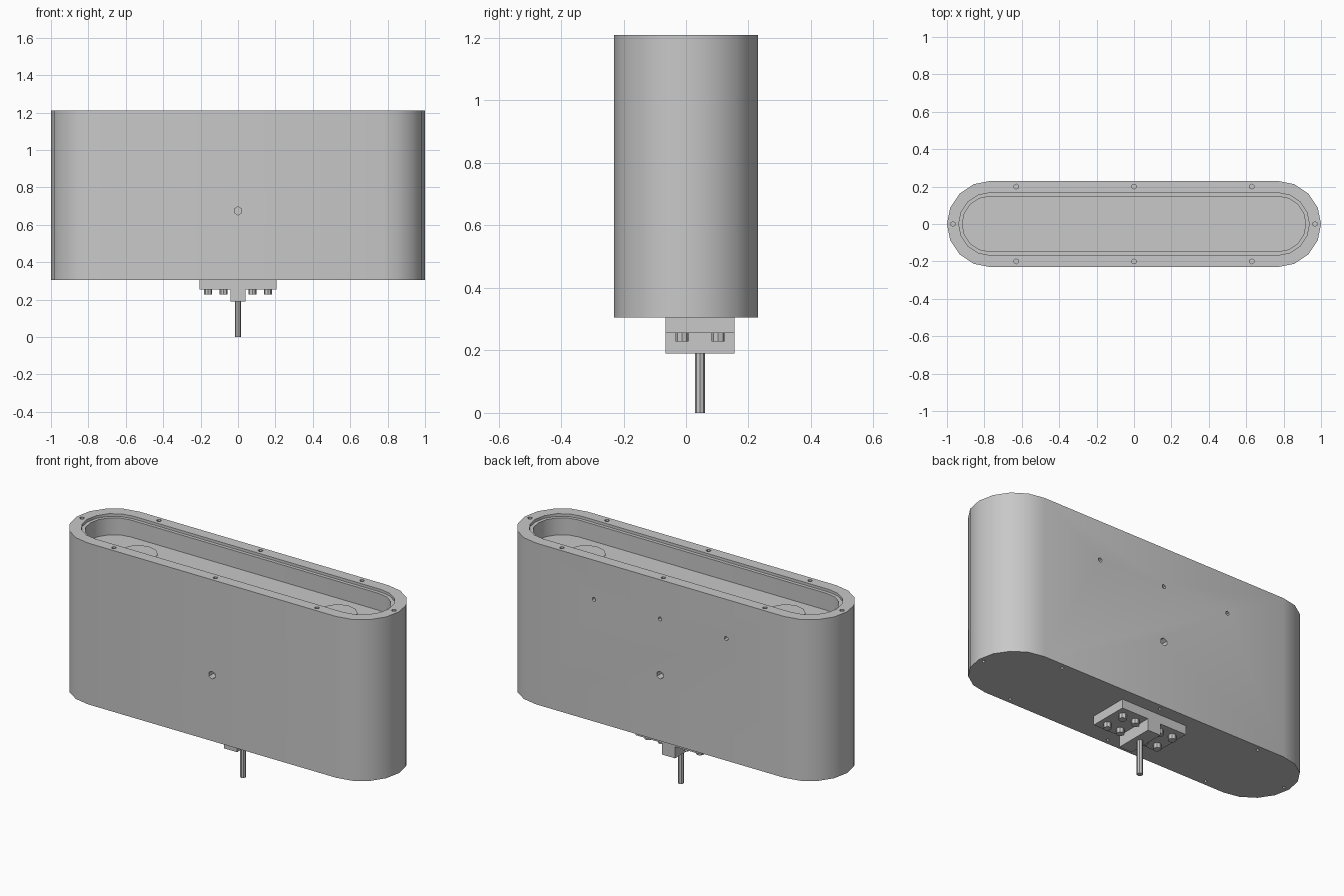
import bpy, bmesh, math
from mathutils import Matrix, Vector

if "Cube" in bpy.data.objects:
    bpy.data.objects.remove(bpy.data.objects["Cube"], do_unlink=True)

grey = bpy.data.materials.new("plain grey")
grey.diffuse_color = (0.58, 0.58, 0.58, 1)
grey.use_nodes = True
grey.node_tree.nodes["Principled BSDF"].inputs["Base Color"].default_value = (0.58, 0.58, 0.58, 1)


def finish(bm, name):
    bmesh.ops.recalc_face_normals(bm, faces=bm.faces)
    mesh = bpy.data.meshes.new(name)
    bm.to_mesh(mesh)
    bm.free()
    mesh.materials.append(grey)
    ob = bpy.data.objects.new(name, mesh)
    bpy.context.collection.objects.link(ob)
    return ob


def smooth(ob):
    bpy.ops.object.select_all(action='DESELECT')
    ob.select_set(True)
    bpy.context.view_layer.objects.active = ob
    bpy.ops.object.shade_smooth_by_angle(angle=math.radians(35))


def add_cylinder(bm, centre, radius, depth, axis=(0, 0, 1), sides=8):
    turn = Vector((0, 0, 1)).rotation_difference(Vector(axis)).to_matrix().to_4x4()
    bmesh.ops.create_cone(bm, cap_ends=True, segments=sides, radius1=radius,
                          radius2=radius, depth=depth,
                          matrix=Matrix.Translation(centre) @ turn)


def box(name, low, high):
    low, high = Vector(low), Vector(high)
    bm = bmesh.new()
    bmesh.ops.create_cube(bm, size=1, matrix=Matrix.Translation((low + high) / 2)
                          @ Matrix.Diagonal((*(high - low), 1)))
    return finish(bm, name)


def capsule(bm, radius, z, sides=8, centre=0.77):
    ring = []
    for end in (1, -1):
        for i in range(sides + 1):
            a = math.pi * (i / sides - 0.5)
            ring.append(bm.verts.new((end * (centre + radius * math.cos(a)),
                                      end * radius * math.sin(a), z)))
    return ring


# Long rounded body with a stepped recess in its top
BOTTOM, TOP, FLOOR = 0.305, 1.21, 1.10
bm = bmesh.new()
rings = [capsule(bm, r, z) for r, z in
         ((0.23, BOTTOM), (0.23, TOP), (0.167, TOP), (0.167, TOP - 0.015),
          (0.148, TOP - 0.015), (0.148, FLOOR))]
for lower, upper in zip(rings, rings[1:]):
    for i in range(len(lower)):
        j = (i + 1) % len(lower)
        bm.faces.new((lower[i], lower[j], upper[j], upper[i]))
bm.faces.new(rings[0])
bm.faces.new(rings[-1])
body = finish(bm, "body")

# Screw holes around both rims, and holes through the front and back walls
bm = bmesh.new()
rim_spots = [(x, y) for x in (-0.63, 0, 0.63) for y in (-0.2, 0.2)] + [(-0.968, 0), (0.968, 0)]
for x, y in rim_spots:
    add_cylinder(bm, (x, y, TOP), 0.013, 0.08, sides=6)
    add_cylinder(bm, (x, y, BOTTOM), 0.009, 0.08, sides=6)
for y in (-0.23, 0.23):
    add_cylinder(bm, (0, y, 0.675), 0.022, 0.08, (0, 1, 0), 6)
for x in (-0.41, 0, 0.41):
    add_cylinder(bm, (x, 0.23, 0.99), 0.012, 0.08, (0, 1, 0), 6)
cutter = finish(bm, "hole_cutter")
cutter.hide_render = True
mod = body.modifiers.new("holes", 'BOOLEAN')
mod.operation, mod.solver, mod.object = 'DIFFERENCE', 'EXACT', cutter
bpy.context.view_layer.objects.active = body
bpy.ops.object.modifier_apply(modifier=mod.name)
bpy.data.objects.remove(cutter, do_unlink=True)
smooth(body)

# Round pads on the recess floor
for side, x in (("left", 0.62), ("right", -0.62)):
    bm = bmesh.new()
    add_cylinder(bm, (x, 0, FLOOR), 0.1, 0.008, sides=12)
    smooth(finish(bm, side + "_floor_pad"))

# Mounting bracket under the body, set towards the back
MID = 0.045
box("mounting_plate", (-0.205, MID - 0.11, 0.255), (0.205, MID + 0.11, BOTTOM + 0.002))
box("bracket_block", (-0.04, MID - 0.11, 0.19), (0.04, MID + 0.11, 0.257))

# Plate bolts
bm = bmesh.new()
for x in (-0.16, -0.077, 0.077, 0.16):
    for y in (MID - 0.058, MID + 0.058):
        add_cylinder(bm, (x, y, 0.243), 0.021, 0.03)
smooth(finish(bm, "plate_bolts"))

# Thin post down to the ground
bm = bmesh.new()
add_cylinder(bm, (0, MID, 0.097), 0.016, 0.194)
smooth(finish(bm, "post"))
